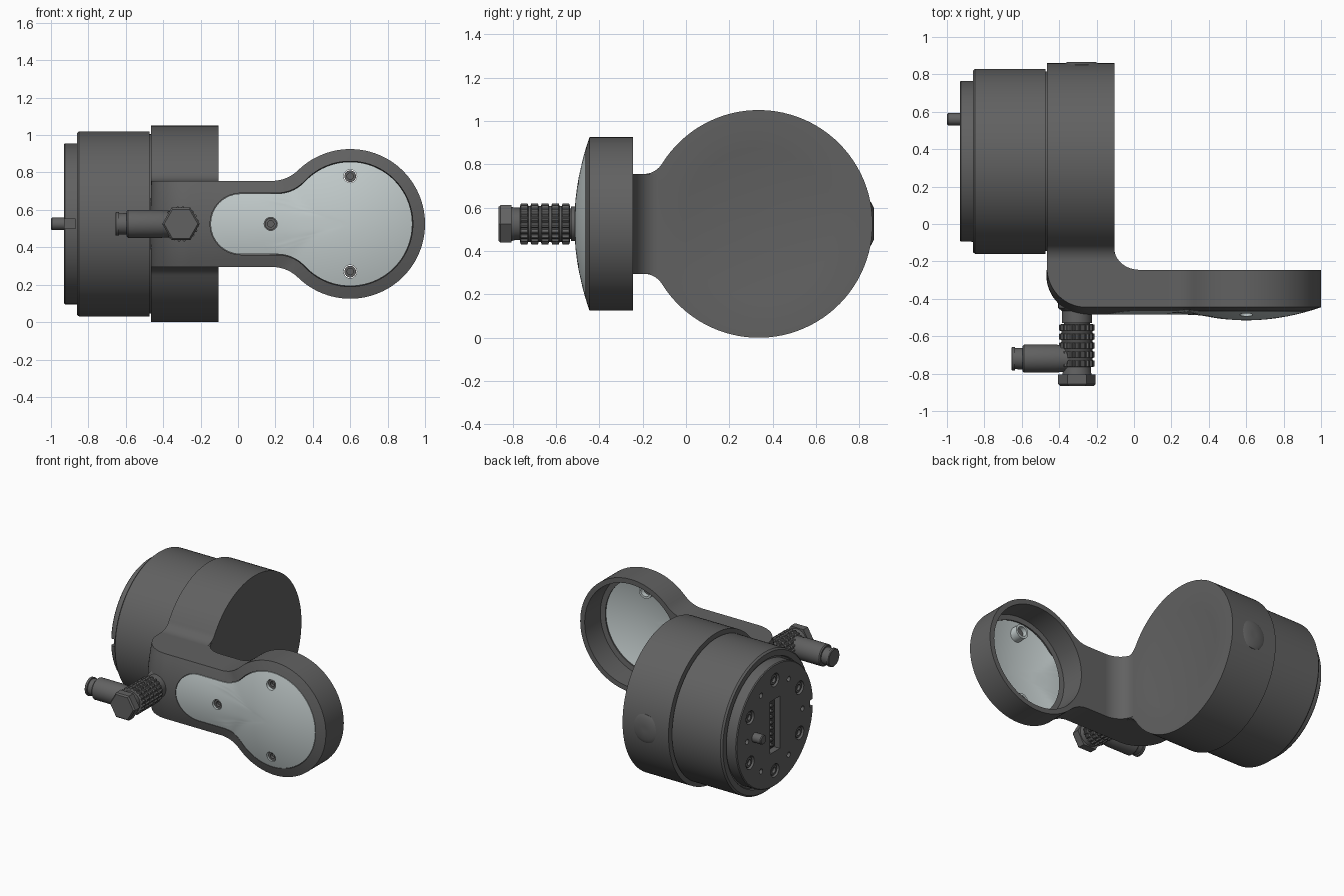
import bpy, bmesh
from math import sin, cos, pi, sqrt, atan2, hypot, radians

if "Cube" in bpy.data.objects:
    bpy.data.objects.remove(bpy.data.objects["Cube"])

ZC = 0.525           # height of every main axis
DY = 0.335           # y of the drum axis
PX = 0.6             # x of the ring axis


def material(name, col):
    m = bpy.data.materials.new(name)
    m.diffuse_color = (*col, 1)
    m.use_nodes = True
    m.node_tree.nodes["Principled BSDF"].inputs["Base Color"].default_value = m.diffuse_color
    return m


DARK = material("dark_grey", (0.12, 0.12, 0.12))
BLACK = material("darker_grey", (0.06, 0.06, 0.06))
PALE = material("pale_grey", (0.55, 0.61, 0.61))


def finish(name, bm, mat):
    bmesh.ops.recalc_face_normals(bm, faces=bm.faces)
    me = bpy.data.meshes.new(name)
    bm.to_mesh(me)
    bm.free()
    me.materials.append(mat)
    ob = bpy.data.objects.new(name, me)
    bpy.context.collection.objects.link(ob)
    return ob


def skin(name, loops, mat=DARK, ring=False):
    """Bridge closed loops of equal length; cap the ends or join them."""
    bm = bmesh.new()
    vs = [[bm.verts.new(p) for p in lp] for lp in loops]
    pairs = list(zip(vs, vs[1:])) + ([(vs[-1], vs[0])] if ring else [])
    for a, b in pairs:
        for i in range(len(a)):
            j = (i + 1) % len(a)
            bm.faces.new((a[i], a[j], b[j], b[i]))
    if not ring:
        bm.faces.new(vs[0])
        bm.faces.new(vs[-1])
    return finish(name, bm, mat)


def lathe(name, axis, c, prof, n=64, mat=DARK, ring=False):
    """Turn (position, radius) pairs about the x (0) or y (1) direction."""
    loops = []
    for pos, r in prof:
        cs = [(c[0] + r * cos(2 * pi * i / n), c[1] + r * sin(2 * pi * i / n)) for i in range(n)]
        loops.append([(pos, a, b) if axis == 0 else (a, pos, b) for a, b in cs])
    return skin(name, loops, mat, ring)


def box(name, lo, hi, mat=DARK):
    bm = bmesh.new()
    bmesh.ops.create_cube(bm, size=1)
    for v in bm.verts:
        v.co = [(l + h) / 2 + k * (h - l) for l, h, k in zip(lo, hi, v.co)]
    return finish(name, bm, mat)


def cut(ob, cutters):
    for c in cutters:
        m = ob.modifiers.new("cut", 'BOOLEAN')
        m.operation, m.solver, m.object = 'DIFFERENCE', 'EXACT', c
    dg = bpy.context.evaluated_depsgraph_get()
    me = bpy.data.meshes.new_from_object(ob.evaluated_get(dg))
    ob.modifiers.clear()
    ob.data = me
    for c in cutters:
        bpy.data.objects.remove(c)


def keyhole(R, w, f, L, rounded=False):
    """Circle of radius R with an arm of half width w, neck fillet f, length L."""
    fu, fv = sqrt((R + f) ** 2 - (w + f) ** 2), w + f
    A = atan2(fv, fu)
    end = L - w if rounded else L
    half = [(R * cos(pi + (A - pi) * i / 40), R * sin(pi + (A - pi) * i / 40)) for i in range(41)]
    for i in range(1, 11):
        a = A + pi + (pi / 2 - A) * i / 10
        half.append((fu + f * cos(a), fv + f * sin(a)))
    half += [(fu + (end - fu) * i / 8, w) for i in range(1, 9)]
    for i in range(1, 9):
        a = pi / 2 * (1 - i / 8)
        half.append((end + w * cos(a), w * sin(a)) if rounded else (L, w * (1 - i / 8)))
    half[0], half[-1] = (-R, 0), (L, 0)
    return half + [(u, -v) for u, v in half[-2:0:-1]]


def circle_like(pts, r):
    return [(u * r / hypot(u, v), v * r / hypot(u, v)) for u, v in pts]


# Rear disc with its neck toward the arm, and a shallow dish in the inner face
out = keyhole(0.525, 0.23, 0.1, 0.54)
yz = lambda pts, x: [(x, DY - u, ZC + v) for u, v in pts]
dish = [yz(circle_like(out, 0.41 * t), -0.105 - 0.025 * (1 - t * t)) for t in (1, 0.85, 0.65, 0.4, 0.1)]
skin("rear_disc", [yz(out, -0.465), yz(out, -0.105)] + dish)
lathe("side_button", 1, (-0.28, ZC), [(0.8, 0.1), (0.853, 0.1), (0.866, 0.075), (0.866, 0.02)])

# Curved elbow with a crowned outer face
stations = [(0, (-0.465, -0.12), (-0.105, -0.12))]
for i in range(17):
    t = pi / 2 * i / 16
    stations.append((t, (-0.255 - 0.21 * cos(t), -0.235 - 0.21 * sin(t)),
                     (0.03 - 0.135 * cos(t), -0.13 - 0.115 * sin(t))))
stations.append((pi / 2, (-0.2, -0.445), (0.14, -0.25)))
loops = []
for t, o, n in stations:
    lp = []
    for k in range(-8, 9):
        h = 0.04 * sin(t) * (1 - (k / 8) ** 2)
        lp.append((o[0] - h * cos(t), o[1] - h * sin(t), ZC + 0.23 * k / 8))
    loops.append(lp + [(*n, ZC + 0.23), (*n, ZC - 0.23)])
skin("arm_elbow", loops)


def crown(u, v):
    """Bulge of the front face: dome on the ring, arch along the arm."""
    dome = max(0, 0.07 * (1 - (u * u + v * v) / 0.16))
    s = min(1, max(0, (u - 0.05) / 0.35))
    arch = max(0, 0.04 * (1 - (v / 0.23) ** 2)) * s * s * (3 - 2 * s)
    return (dome ** 6 + arch ** 6) ** (1 / 6)


def front(pts, back=0.0):
    return [(PX - u, -0.445 - crown(u, v) + back, ZC + v) for u, v in pts]


def flat(pts, y):
    return [(PX - u, y, ZC + v) for u, v in pts]


# Arm plate with the open ring
outer = keyhole(0.4, 0.23, 0.2, 0.8)
seat = keyhole(0.335, 0.165, 0.2, 0.75, True)
mid = [((a + c) / 2, (b + d) / 2) for (a, b), (c, d) in zip(outer, seat)]
skin("arm_ring", [flat(circle_like(outer, 0.33), -0.425), flat(circle_like(outer, 0.365), -0.42),
                  flat(circle_like(outer, 0.365), -0.245), flat(outer, -0.245),
                  front(outer), front(mid), front(seat), front(seat, 0.012)], ring=True)

# Pale cover with three screw holes
lid = keyhole(0.332, 0.162, 0.2, 0.747, True)
scaled = lambda t: [(u * t, v * t) for u, v in lid]
ts = [0.08, 0.2, 0.35, 0.5, 0.65, 0.8, 0.92, 1]
cover = skin("front_cover", [front(scaled(t)) for t in ts] + [front(scaled(t), 0.03) for t in ts[::-1]], PALE)
spots = [(0.6, ZC + 0.255), (0.6, ZC - 0.255), (0.175, ZC)]
cut(cover, [lathe("hole_cutter", 1, s, [(-0.6, 0.035), (-0.3, 0.035)], 32) for s in spots])
for s in spots:
    lathe("cover_screw", 1, s, [(-0.43, 0.031), (-0.472, 0.031), (-0.472, 0.017), (-0.45, 0.017)], 24)
for s in spots[:2]:
    lathe("cover_boss", 1, s, [(-0.465, 0.05), (-0.40, 0.05), (-0.40, 0.035), (-0.465, 0.035)], 32, PALE, True)

# Drum and end plate
lathe("drum", 0, (DY, ZC), [(-0.44, 0.48), (-0.472, 0.48), (-0.472, 0.495), (-0.85, 0.495), (-0.862, 0.484),
                            (-0.862, 0.445), (-0.85, 0.44), (-0.85, 0.3)], 128)
plate = lathe("end_plate", 0, (DY, ZC), [(-0.84, 0.43), (-0.925, 0.43), (-0.931, 0.424), (-0.931, 0.1)], 128)
hexa = lambda r, off: [(DY + r * cos(pi / 3 * i + off), ZC + r * sin(pi / 3 * i + off)) for i in range(6)]
big, small = hexa(0.32, pi / 6), hexa(0.31, 0)
cutters = [lathe("hole_cutter", 0, c, [(-0.95, 0.046), (-0.895, 0.046)], 32) for c in big]
cutters += [lathe("hole_cutter", 0, c, [(-0.95, 0.018), (-0.89, 0.018)], 20) for c in small]
cutters.append(box("slot_cutter", (-0.95, DY - 0.055, ZC - 0.185), (-0.885, DY + 0.055, ZC + 0.185)))
cutters.append(box("notch_cutter", (-0.95, -0.15, ZC - 0.025), (-0.868, -0.06, ZC + 0.025)))
cut(plate, cutters)
for c in big:
    lathe("plate_screw", 0, c, [(-0.88, 0.038), (-0.918, 0.038), (-0.922, 0.034), (-0.922, 0.02), (-0.905, 0.02)], 24)
box("contact_block", (-0.9, DY - 0.04, ZC - 0.17), (-0.88, DY + 0.04, ZC + 0.17), BLACK)
for i in range(8):
    lathe("contact_pin", 0, (DY + 0.015, ZC - 0.14 + 0.04 * i), [(-0.89, 0.012), (-0.92, 0.012), (-0.924, 0.008)], 12)
lathe("locating_pin", 0, (DY + 0.225, ZC), [(-0.9, 0.033), (-0.994, 0.033), (-1.0, 0.028)], 32)

# Cable connector: base, knurled sleeve, hex cap and side outlet
CX = -0.305
lathe("connector_base", 1, (CX, ZC), [(-0.38, 0.1), (-0.45, 0.1), (-0.465, 0.08), (-0.53, 0.08), (-0.53, 0.07),
                                      (-0.79, 0.075), (-0.81, 0.08), (-0.82, 0.08)])
loops = []
for b in range(5):
    y0 = -0.535 - 0.048 * b
    for y, hi, lo in ((y0, 0.083, 0.083), (y0 - 0.004, 0.095, 0.086),
                      (y0 - 0.034, 0.095, 0.086), (y0 - 0.038, 0.083, 0.083)):
        lp = []
        for i in range(80):
            r, a = (hi if (i // 2) % 2 else lo), 2 * pi * i / 80
            lp.append((CX + r * cos(a), y, ZC + r * sin(a)))
        loops.append(lp)
skin("knurled_sleeve", loops)
lathe("hex_cap", 1, (CX, ZC), [(-0.805, 0.1), (-0.855, 0.1), (-0.865, 0.09)], 6)
lathe("side_outlet", 0, (-0.72, ZC), [(CX, 0.072), (-0.40, 0.072), (-0.41, 0.075), (-0.588, 0.075), (-0.595, 0.068),
                                      (-0.595, 0.058), (-0.635, 0.056), (-0.637, 0.063), (-0.652, 0.063),
                                      (-0.656, 0.058)], 48)

# Smooth shading with sharp edges kept
for ob in bpy.data.objects:
    ob.select_set(True)
bpy.context.view_layer.objects.active = cover
bpy.ops.object.shade_smooth_by_angle(angle=radians(30))
